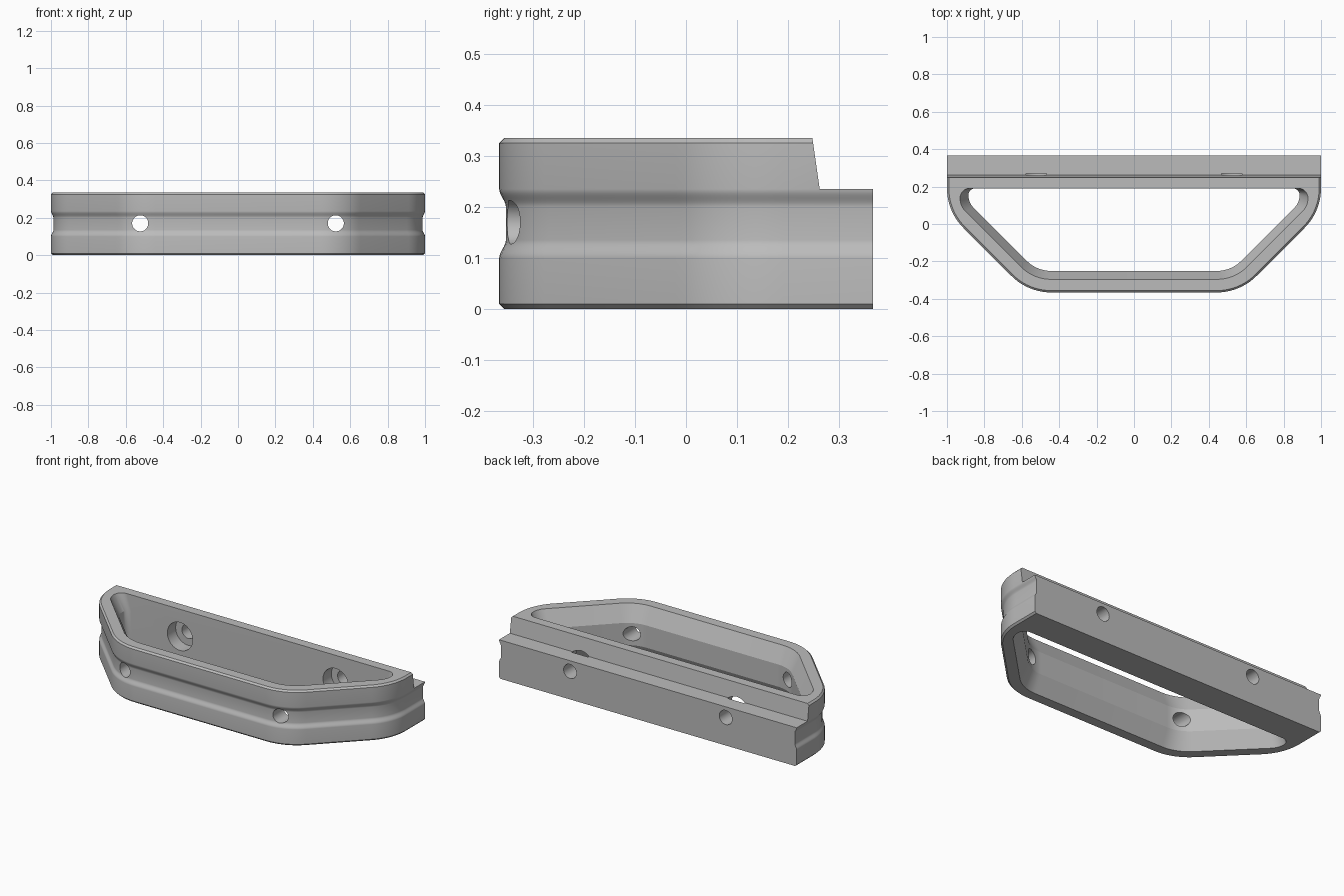
import bpy, bmesh, math
from mathutils import Vector

if "Cube" in bpy.data.objects:
    bpy.data.objects.remove(bpy.data.objects["Cube"], do_unlink=True)

HEIGHT, DEPTH = 0.335, 0.366
HOLE_X, HOLE_Z = 0.523, 0.17

grey = bpy.data.materials.new("plain grey")
grey.use_nodes = True
grey.diffuse_color = (0.5, 0.5, 0.5, 1)
grey.node_tree.nodes["Principled BSDF"].inputs["Base Color"].default_value = (0.5, 0.5, 0.5, 1)


def rounded(points, radii, segs=10):
    """Round each corner of a closed polygon with a tangent arc."""
    out = []
    for i, (p, r) in enumerate(zip(points, radii)):
        p = Vector(p)
        if r <= 0:
            out.append(p)
            continue
        a = (Vector(points[i - 1]) - p).normalized()
        b = (Vector(points[(i + 1) % len(points)]) - p).normalized()
        half = a.angle(b) / 2
        centre = p + (a + b).normalized() * r / math.sin(half)
        start = p + a * r / math.tan(half) - centre
        end = p + b * r / math.tan(half) - centre
        sweep = math.pi - 2 * half
        for k in range(segs + 1):
            t = k / segs
            out.append(centre + (start * math.sin((1 - t) * sweep)
                                 + end * math.sin(t * sweep)) / math.sin(sweep))
    return out


def outline(d, back, front_r, side_r, back_r):
    """Trapezoid outline moved inward by d, with its back edge fixed."""
    x, y, diag = 1 - d, -DEPTH + d, 0.933 - d * math.sqrt(2)
    right = [(diag + y, y), (x, x - diag), (x, back)]
    radii = [front_r, side_r, back_r]
    left = [(-px, py) for px, py in reversed(right)]
    return rounded(right + left, radii + radii[::-1])


def loft(name, rings):
    """Closed solid through a stack of (outline, z) rings."""
    bm = bmesh.new()
    loops = [[bm.verts.new((p[0], p[1], z)) for p in pts] for pts, z in rings]
    n = len(loops[0])
    for lo, hi in zip(loops, loops[1:]):
        for i in range(n):
            j = (i + 1) % n
            bm.faces.new((lo[i], lo[j], hi[j], hi[i]))
    bm.faces.new(loops[0][::-1])
    bm.faces.new(loops[-1])
    bmesh.ops.recalc_face_normals(bm, faces=bm.faces)
    return add_object(name, bm)


def add_object(name, bm):
    mesh = bpy.data.meshes.new(name)
    bm.to_mesh(mesh)
    bm.free()
    mesh.materials.append(grey)
    obj = bpy.data.objects.new(name, mesh)
    bpy.context.collection.objects.link(obj)
    return obj


def rod(name, x, y0, y1, radius):
    """Round cutter running along y."""
    circle = [(radius * math.cos(math.tau * k / 40), radius * math.sin(math.tau * k / 40))
              for k in range(40)]
    obj = loft(name, [(circle, y0), (circle, y1)])
    for v in obj.data.vertices:
        v.co = (x + v.co.x, v.co.z, HOLE_Z - v.co.y)
    return obj


def cut(target, cutter):
    cutter.hide_render = True
    bpy.context.view_layer.objects.active = target
    mod = target.modifiers.new("cut", "BOOLEAN")
    mod.operation, mod.solver, mod.object = "DIFFERENCE", "EXACT", cutter
    bpy.ops.object.modifier_apply(modifier=mod.name)
    bpy.data.objects.remove(cutter, do_unlink=True)


# Outer body: chamfered rims and a soft groove around the middle
profile = [(0.01, 0), (0, 0.01)]
for k in range(9):
    t = k / 8
    profile.append((0.013 * t * t * (3 - 2 * t), 0.1 + 0.035 * t))
profile += [(d, HEIGHT - z) for d, z in reversed(profile)]
frame = loft("handle_frame", [(outline(d, DEPTH, 0.3 - d, 0.3 - d, 0), z) for d, z in profile])

# Opening: narrow at mid height, flared to both rims, flat at the back wall
wide = outline(0.07, 0.19, 0.23, 0.1, 0.05)
narrow = outline(0.115, 0.19, 0.185, 0.09, 0.035)
cut(frame, loft("opening_cutter", [(wide, -0.02), (wide, 0), (narrow, 0.1),
                                   (narrow, HEIGHT - 0.1), (wide, HEIGHT), (wide, HEIGHT + 0.02)]))

# Step along the top of the back, with a slightly leaning face
step = loft("step_cutter", [([(0.244, 0.36), (0.262, 0.235), (0.5, 0.235), (0.5, 0.36)], -1.1),
                            ([(0.244, 0.36), (0.262, 0.235), (0.5, 0.235), (0.5, 0.36)], 1.1)])
for v in step.data.vertices:
    v.co = (v.co.z, v.co.x, v.co.y)
cut(frame, step)

# Bolt holes through both walls, counterbored inside the back wall
for x in (-HOLE_X, HOLE_X):
    cut(frame, rod("hole_cutter", x, -0.6, 0.6, 0.043))
    cut(frame, rod("counterbore_cutter", x, 0, 0.27, 0.085))

bpy.ops.object.select_all(action="DESELECT")
frame.select_set(True)
bpy.context.view_layer.objects.active = frame
bpy.ops.object.shade_smooth_by_angle(angle=math.radians(20))
